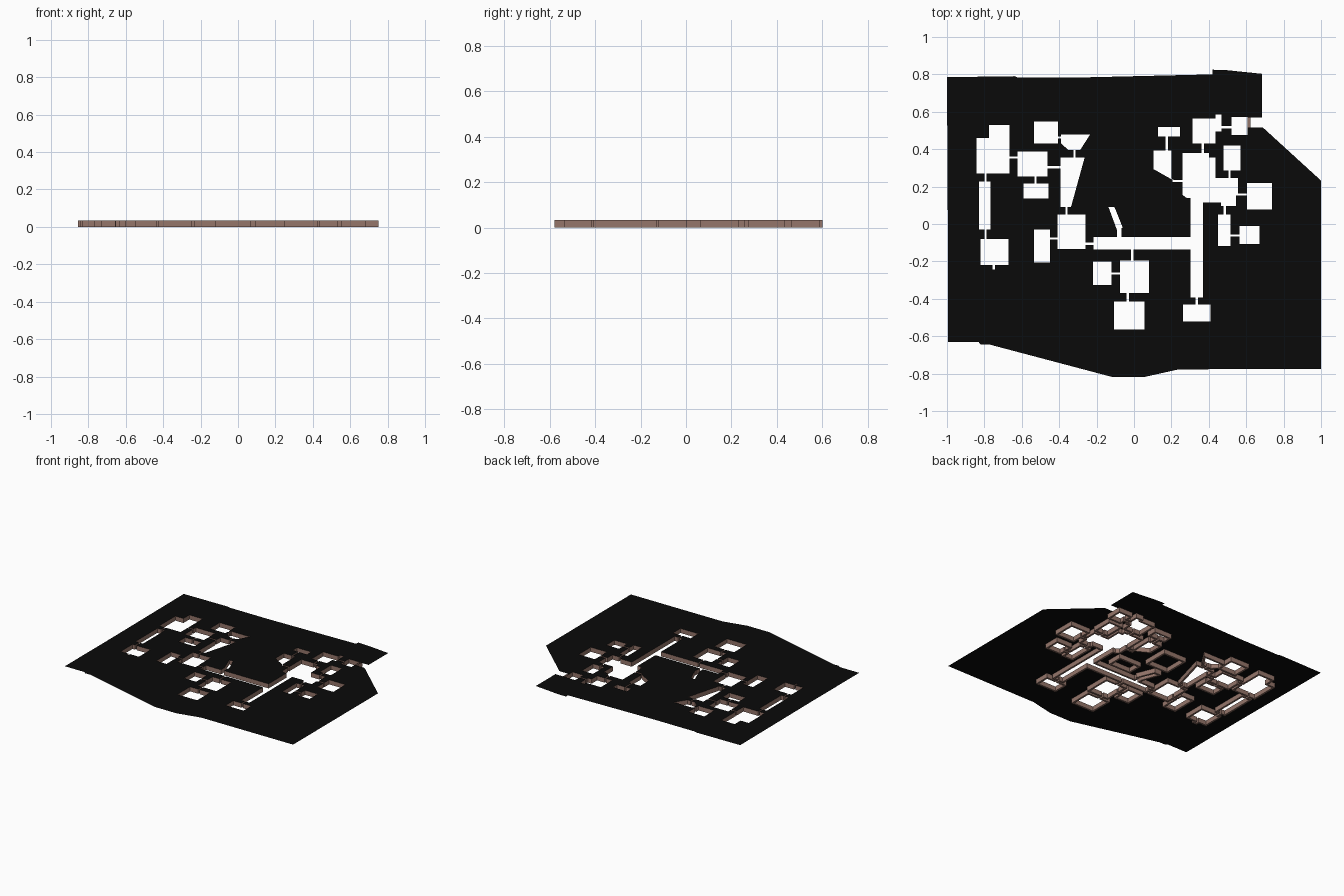
import bpy, bmesh
from mathutils import Vector
from mathutils.geometry import delaunay_2d_cdt

if "Cube" in bpy.data.objects:
    bpy.data.objects.remove(bpy.data.objects["Cube"])

H = 0.034     # wall height
T = 0.014     # wall thickness
D = 0.006     # half width of a doorway

# outline of the dark cover sheet
OUTLINE = [(-1, .785), (-.995, -.06), (-.995, -.632), (-.83, -.632), (-.82, -.645), (-.77, -.645),
           (-.12, -.817), (.06, -.817), (.24, -.777), (1, -.775), (1, .232), (.69, .515),
           (.6, .515), (.6, .57), (.685, .57), (.685, .803), (.5, .822), (.42, .825),
           (.42, .8), (-.3, .783), (-.62, .783), (-.64, .79)]

# rectangular rooms: x0, x1, y0, y1
WEST = [(-.83, -.768, -.03, .228), (-.82, -.67, -.218, -.08), (-.535, -.405, .43, .547),
        (-.622, -.462, .255, .388), (-.59, -.457, .137, .217), (-.41, -.26, -.135, .05),
        (-.535, -.45, -.205, -.03), (-.217, .31, -.137, -.07), (-.22, -.12, -.325, -.2),
        (-.075, .08, -.37, -.195), (-.108, .056, -.565, -.415), (-.092, -.066, -.08, -.02)]
EAST = [(.303, .37, -.393, .15), (.262, .41, -.52, -.43), (.127, .245, .468, .518),
        (.312, .437, .43, .565), (.435, .468, .495, .586), (.52, .608, .475, .572),
        (.478, .57, .287, .42), (.603, .737, .077, .22), (.45, .517, -.118, .05),
        (.565, .67, -.108, -.012)]

# rooms with other shapes
POLYS = [
    [(-.842, .27), (-.665, .27), (-.665, .53), (-.775, .53), (-.775, .46), (-.842, .46)],
    [(-.39, .478), (-.235, .478), (-.288, .395), (-.35, .395), (-.39, .43)],
    [(-.393, .355), (-.264, .355), (-.337, .09), (-.393, .09)],
    [(-.137, .092), (-.105, .092), (-.06, -.02), (-.092, -.03)],
    [(.105, .393), (.2, .393), (.2, .245), (.22, .228), (.105, .293)],
    [(.26, .38), (.4, .38), (.4, .355), (.435, .355), (.435, .245), (.555, .245), (.555, .155),
     (.545, .155), (.545, .095), (.465, .095), (.465, .115), (.303, .115), (.303, .14),
     (.28, .14), (.26, .155)]]

# doorways: vertical (x, y0, y1) and horizontal (y, x0, x1)
DOORS_V = [(-.794, .22, .28), (-.794, -.09, -.02), (-.75, -.243, -.21), (-.527, .21, .26),
           (-.318, .35, .4), (-.361, .04, .1), (.336, -.44, -.39), (-.01, -.2, -.13),
           (-.034, -.42, -.36), (.175, .39, .47), (.368, .37, .44), (.511, .24, .29),
           (.485, .04, .1)]
DOORS_H = [(.356, -.67, -.62), (.463, -.41, -.385), (.303, -.47, -.39), (-.077, -.455, -.4),
           (-.105, -.265, -.21), (-.264, -.125, -.07), (.23, .205, .27), (.517, .46, .525),
           (.158, .54, .61), (-.061, .51, .57)]

# closed rooms that lie hidden under the cover
HIDDEN = [(-.155, .01, .165, .335), (.04, .2, 0, .09)]


def rect(x0, x1, y0, y1):
    return [(x0, y0), (x1, y0), (x1, y1), (x0, y1)]


def grow(poly, d):
    """Offset a polygon outward with mitred corners."""
    p = [Vector(v) for v in poly]
    n = len(p)
    if sum(p[i].x * p[(i + 1) % n].y - p[(i + 1) % n].x * p[i].y for i in range(n)) < 0:
        p.reverse()
    out = []
    for i in range(n):
        a = (p[i] - p[i - 1]).normalized()
        b = (p[(i + 1) % n] - p[i]).normalized()
        na, nb = Vector((a.y, -a.x)), Vector((b.y, -b.x))
        out.append(p[i] + (na + nb) * d / max(1 + na.dot(nb), .3))
    return [tuple(v) for v in out]


def inside(c, poly):
    hit = False
    for (x0, y0), (x1, y1) in zip(poly, poly[1:] + poly[:1]):
        if (y0 > c.y) != (y1 > c.y) and c.x < x0 + (c.y - y0) * (x1 - x0) / (y1 - y0):
            hit = not hit
    return hit


def make(name, bm, color):
    bmesh.ops.dissolve_degenerate(bm, dist=1e-5, edges=bm.edges[:])
    me = bpy.data.meshes.new(name)
    bm.to_mesh(me)
    bm.free()
    mat = bpy.data.materials.new(name + "_material")
    mat.diffuse_color = color
    mat.use_nodes = True
    mat.node_tree.nodes["Principled BSDF"].inputs["Base Color"].default_value = mat.diffuse_color
    me.materials.append(mat)
    bpy.context.collection.objects.link(bpy.data.objects.new(name, me))


rooms = [rect(*r) for r in WEST + EAST] + POLYS
rooms += [rect(x - D, x + D, a, b) for x, a, b in DOORS_V]
rooms += [rect(a, b, y - D, y + D) for y, a, b in DOORS_H]
hidden = [rect(*r) for r in HIDDEN]
grown = [grow(p, T) for p in rooms + hidden]

# split the plan into cells along every outline
pts, edges = [], []
for poly in [OUTLINE] + rooms + hidden + grown:
    s, n = len(pts), len(poly)
    pts += [Vector(v) for v in poly]
    edges += [(s + i, s + (i + 1) % n) for i in range(n)]
verts, _, tris, *_ = delaunay_2d_cdt(pts, edges, [], 0, 1e-5)

cover, walls = bmesh.new(), bmesh.new()
cv = [cover.verts.new((v.x, v.y, H)) for v in verts]
wv = [walls.verts.new((v.x, v.y, 0)) for v in verts]
for t in tris:
    c = sum((verts[i] for i in t), Vector((0, 0))) / len(t)
    if any(inside(c, p) for p in rooms):
        continue
    if inside(c, OUTLINE):
        cover.faces.new([cv[i] for i in t])
    if any(inside(c, p) for p in grown) and not any(inside(c, p) for p in hidden):
        walls.faces.new([wv[i] for i in reversed(t)])

for bm in (cover, walls):
    bmesh.ops.delete(bm, geom=[v for v in bm.verts if not v.link_faces], context='VERTS')

# raise the wall sides from the boundary of the wall plan
rim = [e for e in walls.edges if e.is_boundary]
up = bmesh.ops.extrude_edge_only(walls, edges=rim)["geom"]
bmesh.ops.translate(walls, vec=(0, 0, H), verts=[g for g in up if isinstance(g, bmesh.types.BMVert)])
bmesh.ops.recalc_face_normals(walls, faces=walls.faces[:])

make("cover_sheet", cover, (.003, .003, .003, 1))
make("room_walls", walls, (.3, .18, .145, 1))
